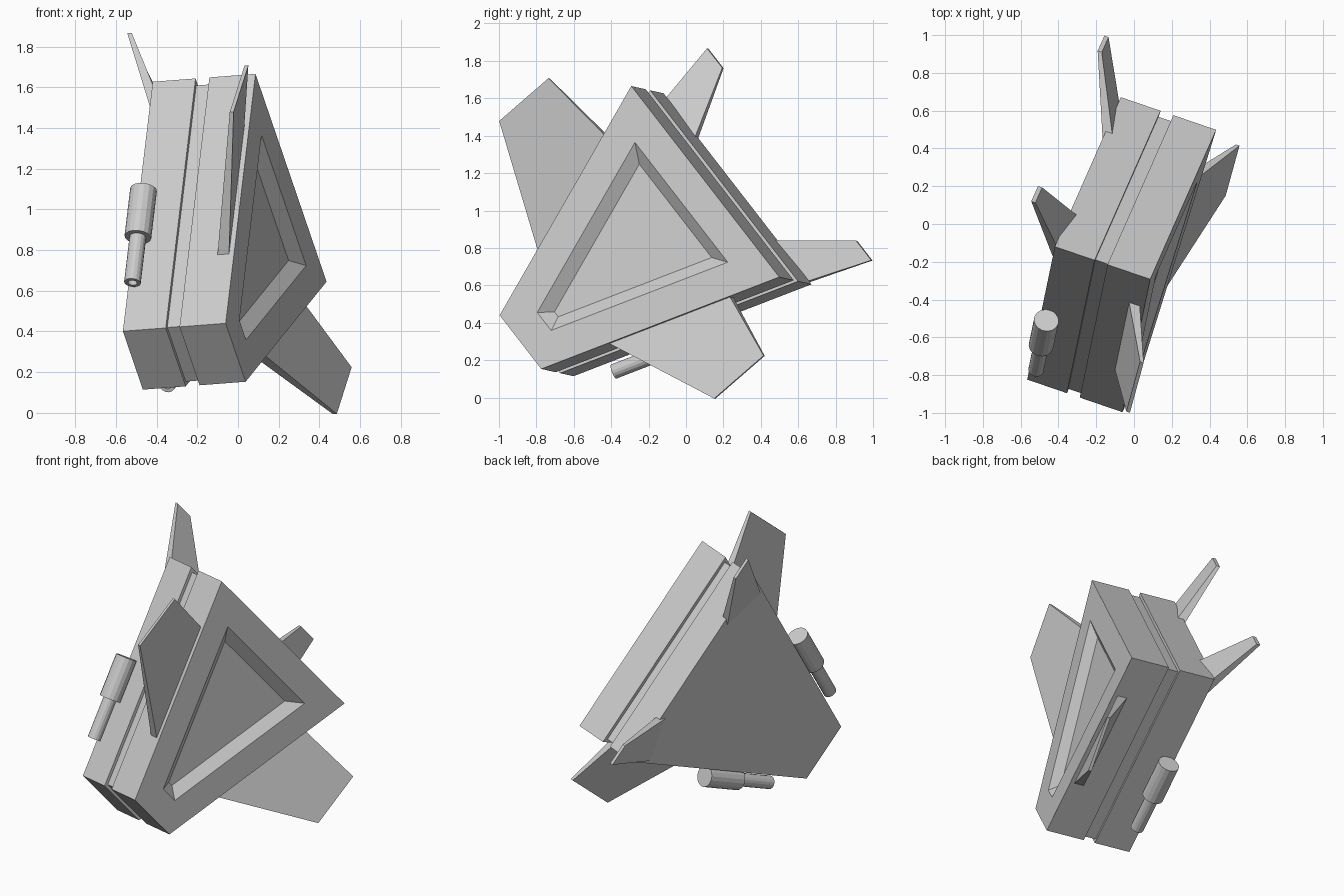
import bpy, bmesh, math
from mathutils import Vector, Matrix

if "Cube" in bpy.data.objects:
    bpy.data.objects.remove(bpy.data.objects["Cube"])

# Tilted craft frame: local x = toward nose, y = across, z = out of the recessed face
U = Vector((-0.2035, -0.739, -0.642)).normalized()
V = Vector((0.261, 0.5913, -0.7632))
V = (V - U * V.dot(U)).normalized()
N = U.cross(V)
FRAME = Matrix((U, V, N)).transposed().to_4x4()
FRAME.translation = (0.2605, 0.103, 1.155)

LENGTH, BACK, NOSE = 1.337, 0.669, 0.188
TAPER = (BACK - NOSE) / LENGTH
ANGLE = math.atan(TAPER)


def loft(name, rings):
    """Skin a list of equal-length rings and cap both ends."""
    bm = bmesh.new()
    loops = [[bm.verts.new(p) for p in ring] for ring in rings]
    n = len(loops[0])
    for a, b in zip(loops, loops[1:]):
        for i in range(n):
            j = (i + 1) % n
            bm.faces.new((a[i], a[j], b[j], b[i]))
    bm.faces.new(loops[0][::-1])
    bm.faces.new(loops[-1])
    bmesh.ops.recalc_face_normals(bm, faces=bm.faces)
    mesh = bpy.data.meshes.new(name)
    bm.to_mesh(mesh)
    bm.free()
    obj = bpy.data.objects.new(name, mesh)
    obj.matrix_world = FRAME
    bpy.context.collection.objects.link(obj)
    return obj


def wedge(depth, u0=0, u1=LENGTH, inset=0):
    """Blunt-nosed triangle outline, inset parallel to the hull edges."""
    def half(u):
        return BACK - TAPER * u - inset / math.cos(ANGLE)
    return [(u0, -half(u0), -depth), (u1, -half(u1), -depth),
            (u1, half(u1), -depth), (u0, half(u0), -depth)]


# Hull: recessed plate, narrow core in the groove, plain plate
loft("recessed_hull_plate", [wedge(0.24), wedge(0),
                             wedge(0, 0.173, 1.165, 0.176),
                             wedge(0.052, 0.238, 1.10, 0.241)])
loft("hull_core", [wedge(s, 0.02, LENGTH - 0.02, 0.02) for s in (0.2, 0.35)])
loft("plain_hull_plate", [wedge(0.312), wedge(0.535)])


def slab(name, root, tip, root_s, tip_s, side):
    """Tapering fin: root and tip edges in plan, each with a depth range."""
    rings = []
    for pts, (s0, s1) in ((root, root_s), (tip, tip_s)):
        (ua, va), (ub, vb) = pts
        rings.append([(ua, side * va, -s0), (ub, side * vb, -s0),
                      (ub, side * vb, -s1), (ua, side * va, -s1)])
    loft(name, rings)


def gun(name, side):
    """Stepped cannon with a hollow muzzle, parallel to the hull side."""
    axis = Vector((math.cos(ANGLE), -side * math.sin(ANGLE), 0))
    out = Vector((math.sin(ANGLE), side * math.cos(ANGLE), 0))
    up = Vector((0, 0, 1))
    start = Vector((0.638, side * 0.507, -0.49))
    rings = []
    for t, r in ((0, 0.066), (0.27, 0.066), (0.27, 0.041),
                 (0.53, 0.041), (0.53, 0.023), (0.47, 0.023)):
        rings.append([start + axis * t
                      + out * r * math.cos(k * math.tau / 16)
                      + up * r * math.sin(k * math.tau / 16)
                      for k in range(16)])
    loft(name, rings)


# Paired parts on both sides
for side, label in ((-1, "upper"), (1, "lower")):
    slab(label + "_wing", [(0.285, 0.562), (0.965, 0.318)],
         [(0.307, 0.972), (0.664, 0.972)], (0.027, 0.087), (-0.113, -0.093), side)
    slab(label + "_tail_fin", [(0.12, 0.605), (0.03, 0.34)],
         [(-0.305, 0.742), (-0.305, 0.605)], (0.48, 0.54), (0.69, 0.713), side)
    gun(label + "_gun", side)
